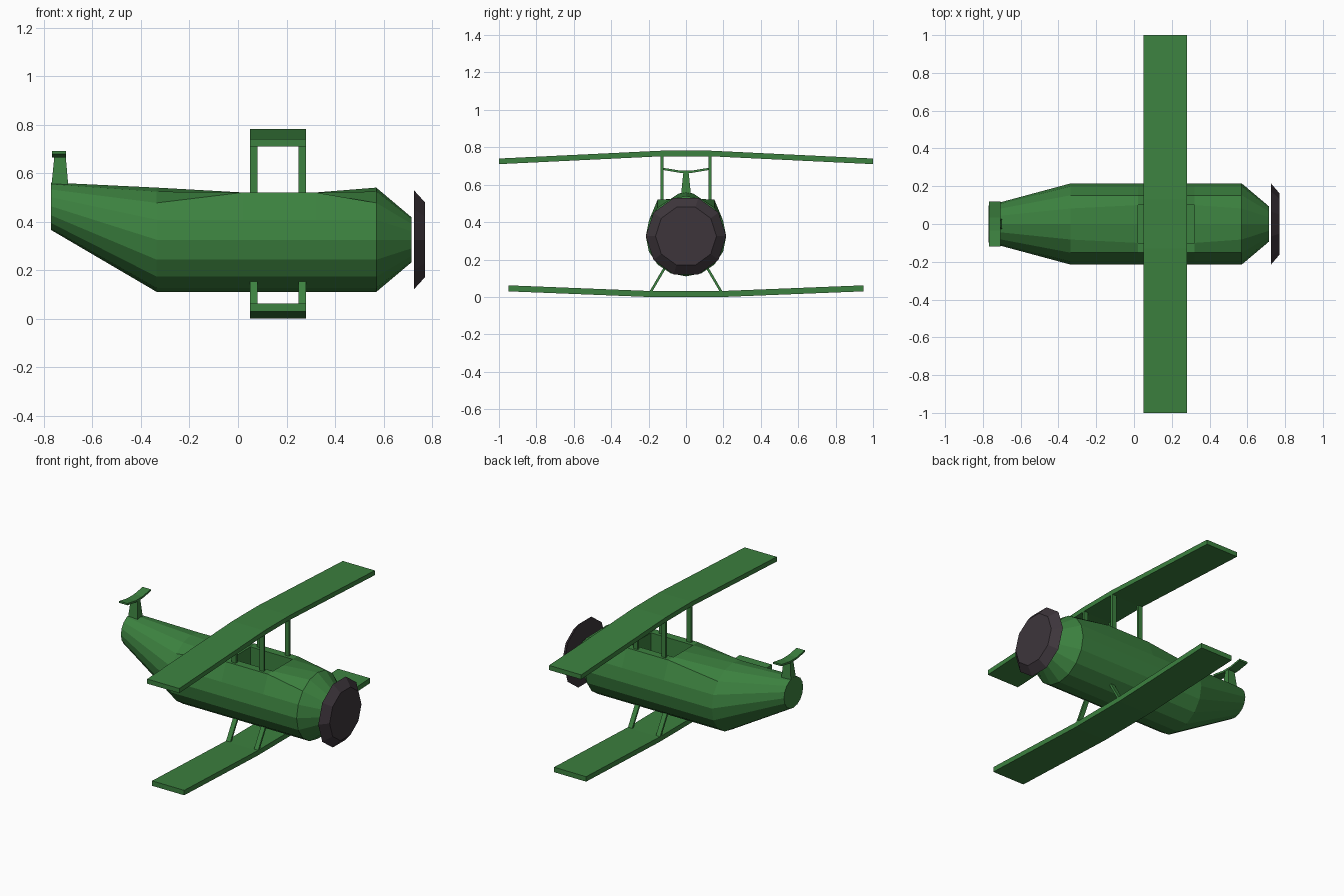
import bpy, bmesh
from math import cos, sin, pi

if "Cube" in bpy.data.objects:
    bpy.data.objects.remove(bpy.data.objects["Cube"])


def material(name, color):
    m = bpy.data.materials.new(name)
    m.diffuse_color = color
    m.use_nodes = True
    m.node_tree.nodes["Principled BSDF"].inputs["Base Color"].default_value = m.diffuse_color
    return m


GREEN = material("green_paint", (0.045, 0.22, 0.05, 1))
DARK = material("dark_metal", (0.047, 0.036, 0.044, 1))


def finish(bm, name, mat):
    bmesh.ops.recalc_face_normals(bm, faces=bm.faces)
    me = bpy.data.meshes.new(name)
    bm.to_mesh(me)
    bm.free()
    me.materials.append(mat)
    ob = bpy.data.objects.new(name, me)
    bpy.context.collection.objects.link(ob)
    return ob


def loft(rings):
    """Skin a list of equal-length point rings and cap both ends."""
    bm = bmesh.new()
    vs = [[bm.verts.new(p) for p in r] for r in rings]
    n = len(rings[0])
    for a, b in zip(vs, vs[1:]):
        for i in range(n):
            j = (i + 1) % n
            bm.faces.new((a[i], a[j], b[j], b[i]))
    bm.faces.new(vs[0])
    bm.faces.new(vs[-1])
    return bm


def circle(x, z, r, n):
    return [(x, r * cos(2 * pi * i / n), z + r * sin(2 * pi * i / n)) for i in range(n)]


def section(y, z0, z1, x0, x1):
    return [(x0, y, z0), (x1, y, z0), (x1, y, z1), (x0, y, z1)]


# Fuselage: 16-sided, with a flattened deck around the cockpit
def deck(x):
    ring = circle(x, 0.325, 0.215, 16)
    for i in range(2, 7):
        y = ring[i][1]
        if i in (3, 5):
            y = 0.1 if i == 3 else -0.1
        ring[i] = (x, y, 0.52)
    return ring


bm = loft([circle(-0.77, 0.463, 0.098, 16), circle(-0.335, 0.325, 0.215, 16),
           deck(0.02), deck(0.32),
           circle(0.57, 0.325, 0.215, 16), circle(0.715, 0.325, 0.093, 16)])

# Cockpit opening sunk into the deck
top = [f for f in bm.faces
       if abs(f.calc_center_median().x - 0.17) < 0.01
       and abs(f.calc_center_median().y) < 0.06 and f.calc_center_median().z > 0.5]
res = bmesh.ops.extrude_face_region(bm, geom=top)
new = [v for v in res["geom"] if isinstance(v, bmesh.types.BMVert)]
bmesh.ops.translate(bm, verts=new, vec=(0, 0, -0.13))
old = [f for f in top if f.is_valid]
if old:
    bmesh.ops.delete(bm, geom=old, context='FACES')
finish(bm, "fuselage", GREEN)

# Propeller disc
finish(loft([circle(0.725, 0.325, 0.215, 10), circle(0.77, 0.325, 0.163, 10)]),
       "propeller_disc", DARK)


# Wings: flat centre section with angled outer panels
def wing(name, half, mid, z_mid, z_tip, thick, x0=0.05, x1=0.28):
    rings = [section(y, z, z + thick, x0, x1)
             for y, z in ((-half, z_tip), (-mid, z_mid), (mid, z_mid), (half, z_tip))]
    finish(loft(rings), name, GREEN)


wing("upper_wing", 1.0, 0.13, 0.752, 0.71, 0.03)
wing("lower_wing", 0.95, 0.2, 0.0, 0.03, 0.032)
wing("tailplane", 0.12, 0.035, 0.664, 0.678, 0.012, -0.767, -0.708)


# Struts
def strut(name, x, low, high):
    rings = [[(x, y - 0.0075, z), (x + 0.03, y - 0.0075, z),
              (x + 0.03, y + 0.0075, z), (x, y + 0.0075, z)] for y, z in (low, high)]
    finish(loft(rings), name, GREEN)


for side, s in (("left", 1), ("right", -1)):
    for end, x in (("rear", 0.05), ("front", 0.25)):
        strut(f"upper_strut_{end}_{side}", x, (s * 0.129, 0.5), (s * 0.129, 0.755))
        strut(f"lower_strut_{end}_{side}", x, (s * 0.19, 0.025), (s * 0.105, 0.17))

# Tail fin, tapering upwards
finish(loft([[(a, -w, z), (b, -w, z), (b, w, z), (a, w, z)]
             for a, b, w, z in ((-0.77, -0.699, 0.027, 0.54), (-0.757, -0.71, 0.014, 0.668))]),
       "tail_fin", GREEN)
